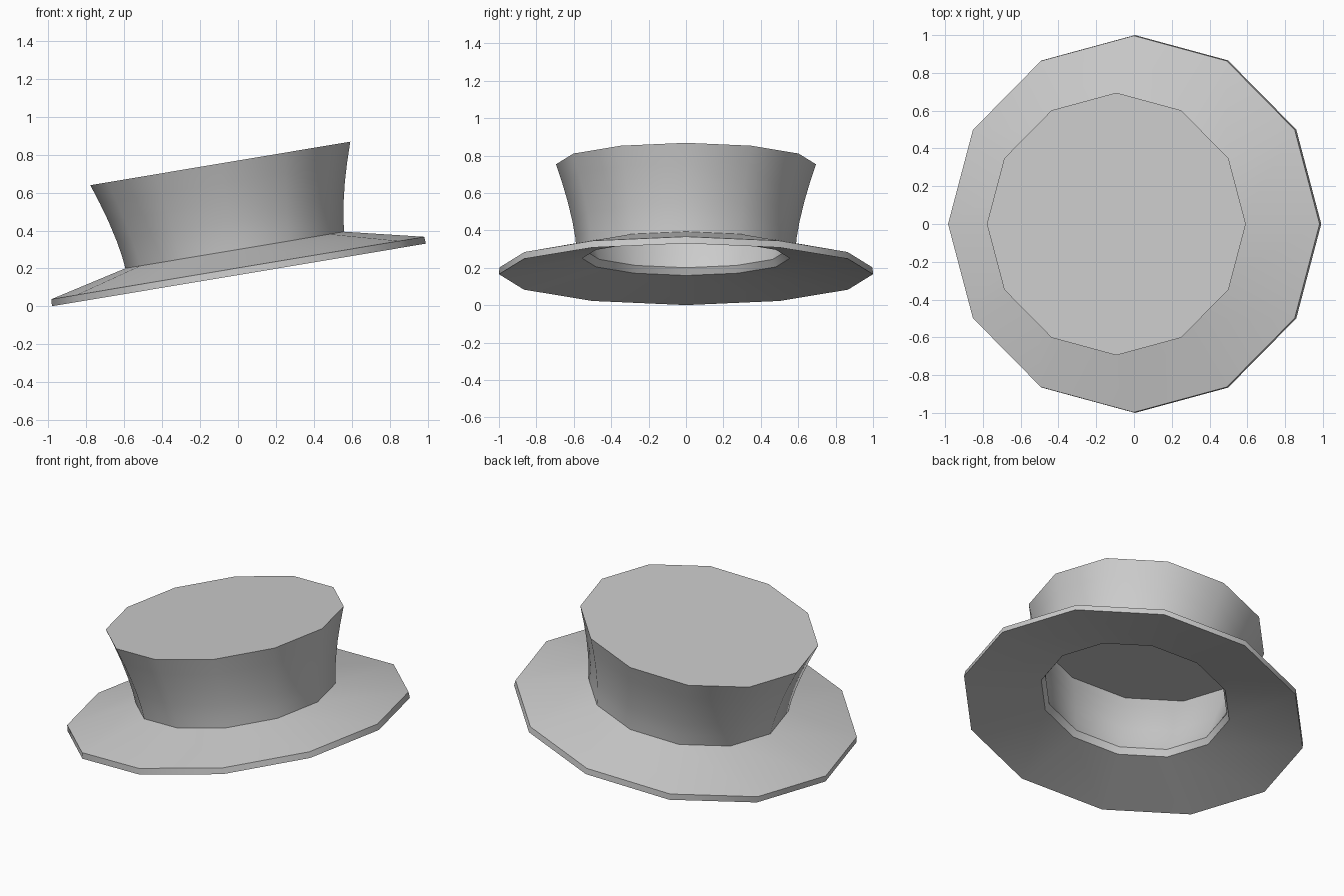
import bpy, bmesh
from math import radians, sin, cos, pi

if "Cube" in bpy.data.objects:
    bpy.data.objects.remove(bpy.data.objects["Cube"])

SIDES = 12
# closed (radius, height) outline: crown top -> outer wall -> brim -> inner wall -> ceiling
OUTLINE = [
    (0.695, 0.596), (0.661, 0.492), (0.632, 0.392), (0.607, 0.285), (0.592, 0.2),
    (0.585, 0.133),                      # crown meets brim
    (0.997, 0.037), (1.0, 0.0),          # brim rim
    (0.555, 0.086), (0.535, 0.125),      # head opening
    (0.557, 0.2), (0.572, 0.285), (0.597, 0.39), (0.626, 0.482), (0.655, 0.561),
]


def lathe(name, outline, sides):
    bm = bmesh.new()
    rings = []
    for r, h in outline:
        rings.append([bm.verts.new((r * cos(2 * pi * i / sides),
                                    r * sin(2 * pi * i / sides), h))
                      for i in range(sides)])
    for a, b in zip(rings, rings[1:]):
        for i in range(sides):
            j = (i + 1) % sides
            bm.faces.new((a[i], b[i], b[j], a[j]))
    bm.faces.new(rings[0])               # crown top
    bm.faces.new(rings[-1])              # ceiling inside the crown
    bmesh.ops.recalc_face_normals(bm, faces=bm.faces)
    mesh = bpy.data.meshes.new(name)
    bm.to_mesh(mesh)
    bm.free()
    obj = bpy.data.objects.new(name, mesh)
    bpy.context.collection.objects.link(obj)
    return obj


# whole hat, tipped up towards +x
hat = lathe("hat_crown_and_brim", OUTLINE, SIDES)
hat.rotation_euler = (0, radians(-9.5), 0)
hat.location = (0.005, 0, 0.166)

bpy.context.view_layer.objects.active = hat
hat.select_set(True)
bpy.ops.object.shade_smooth_by_angle(angle=radians(40))
